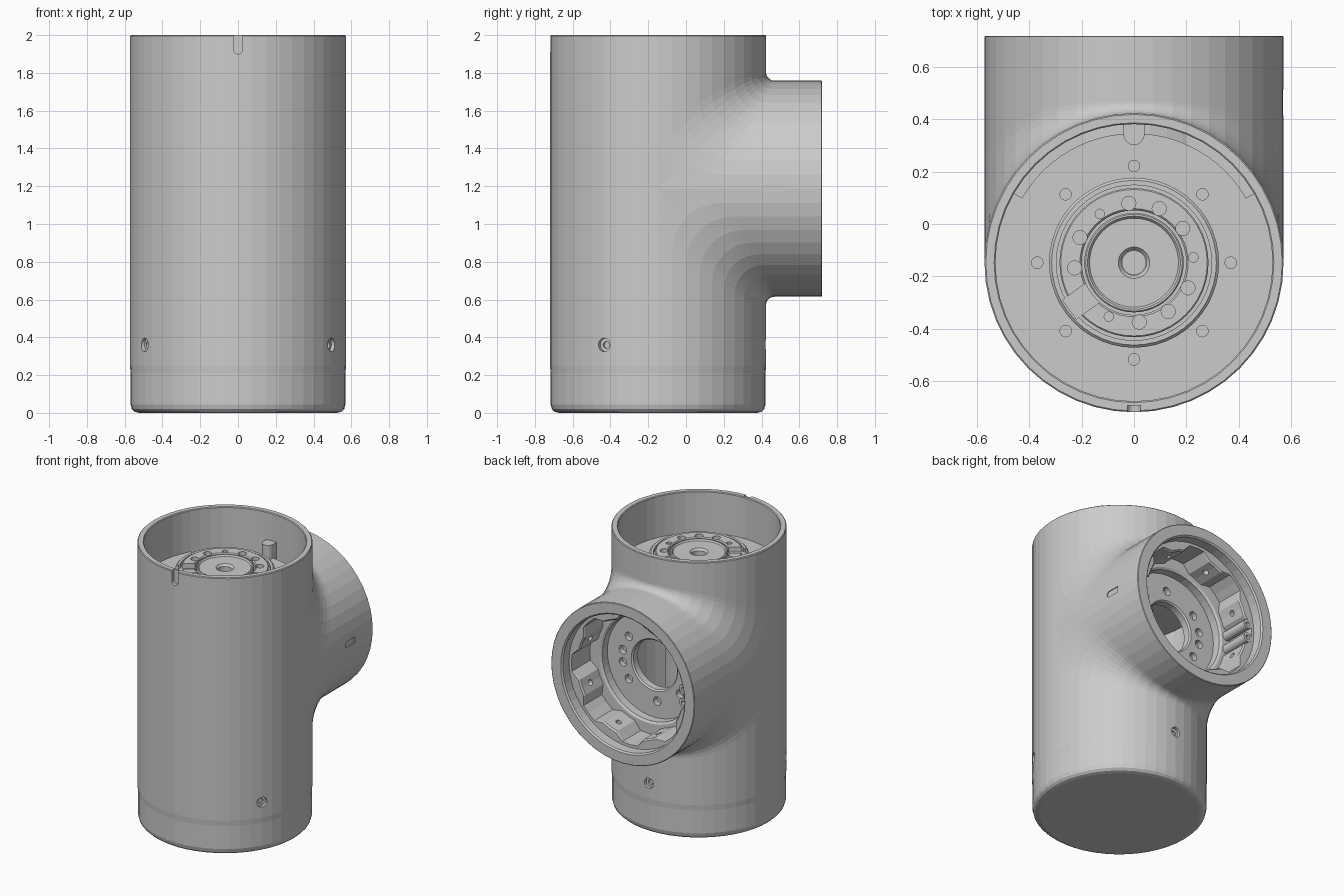
import bpy, bmesh
from math import sin, cos, pi, radians
from mathutils import Matrix, Vector

if "Cube" in bpy.data.objects:
    bpy.data.objects.remove(bpy.data.objects["Cube"])

R, Y0, ZC, N = 0.572, -0.148, 1.187, 48
UPRIGHT = Matrix.Translation((0, Y0, 0))                                       # local z -> world z
SIDEWAYS = Matrix.Translation((0, 0, ZC)) @ Matrix.Rotation(-pi / 2, 4, 'X')   # local z -> world y


def make(name, bm, matrix=Matrix()):
    bmesh.ops.remove_doubles(bm, verts=bm.verts, dist=1e-5)
    bmesh.ops.recalc_face_normals(bm, faces=bm.faces)
    mesh = bpy.data.meshes.new(name)
    bm.to_mesh(mesh)
    bm.free()
    mesh.transform(matrix)
    ob = bpy.data.objects.new(name, mesh)
    bpy.context.collection.objects.link(ob)
    return ob


def lathe(name, profile, matrix, n=N, arc=None, smooth=False):
    """Spin a closed (r, z) loop; entries may be functions of the angle step."""
    val = lambda v, i: v(i) if callable(v) else v
    bm = bmesh.new()
    a0, a1 = arc or (0, 2 * pi)
    rings = []
    for i in range(n + 1 if arc else n):
        a = a0 + (a1 - a0) * i / n
        rings.append([bm.verts.new((val(r, i) * cos(a), val(r, i) * sin(a), val(z, i)))
                      for r, z in profile])
    m = len(profile)
    for i in range(n):
        p, q = rings[i], rings[(i + 1) % len(rings)]
        for j in range(m):
            k = (j + 1) % m
            if profile[j][0] == 0 and profile[k][0] == 0:
                continue
            bm.faces.new((p[j], q[j], q[k], p[k]))
    if arc:
        bm.faces.new(rings[0])
        bm.faces.new(rings[-1])
    bmesh.ops.remove_doubles(bm, verts=bm.verts, dist=1e-5)
    bmesh.ops.dissolve_degenerate(bm, edges=bm.edges, dist=1e-5)
    ob = make(name, bm, matrix)
    if smooth:
        bpy.context.view_layer.objects.active = ob
        ob.select_set(True)
        bpy.ops.object.shade_smooth_by_angle(angle=radians(30))
        ob.select_set(False)
    return ob


def rod(bm, pos, direction, r, length, seg=16):
    rot = Vector((0, 0, 1)).rotation_difference(Vector(direction)).to_matrix().to_4x4()
    bmesh.ops.create_cone(bm, cap_ends=True, segments=seg, radius1=r, radius2=r, depth=length,
                          matrix=Matrix.Translation(pos) @ rot)


def box(bm, pos, size, turn=0):
    bmesh.ops.create_cube(bm, size=1, matrix=Matrix.Translation(pos) @ Matrix.Rotation(turn, 4, 'Z')
                          @ Matrix.Diagonal((*size, 1)))


def extent(mesh):
    return sum(max(c) - min(c) for c in zip(*(v.co for v in mesh.vertices))) if mesh.vertices else 0


def cut(target, bm=None, tool=None):
    """Subtract a cutter, trying another solver if one destroys the part."""
    tool = tool or make("cutter", bm)
    tool.hide_render = True
    before = extent(target.data)
    for solver in ('MANIFOLD', 'EXACT', 'FLOAT'):
        backup = target.data.copy()
        mod = target.modifiers.new("cut", 'BOOLEAN')
        mod.operation, mod.solver, mod.object = 'DIFFERENCE', solver, tool
        bpy.context.view_layer.objects.active = target
        try:
            bpy.ops.object.modifier_apply(modifier=mod.name)
        except RuntimeError:
            target.modifiers.clear()
            continue
        if abs(extent(target.data) - before) < .05 and len(target.data.polygons) != len(backup.polygons):
            break
        target.data = backup
    bpy.data.objects.remove(tool)


def polar(r, deg, z):
    return (r * cos(radians(deg)), Y0 + r * sin(radians(deg)), z)


# Main upright shell, opened towards the branch
shell = lathe("main_shell", [(R, .25), (R, 1.995), (R - .005, 2), (.535, 2), (.53, 1.995), (.53, .25)], UPRIGHT)
bm = bmesh.new()
rod(bm, (0, .553, ZC + .0007), (0, 1, 0), .487, 1.1, 44)
cut(shell, bm)

# Front slot at the top rim, a round-ended cutter
bm = bmesh.new()
pts = [(.025 * cos(a), 1.925 + .025 * sin(a)) for a in [pi + pi * k / 8 for k in range(9)]]
pts += [(.025, 2.05), (-.025, 2.05)]
face = bm.faces.new([bm.verts.new((x, -.75, z)) for x, z in pts])
ext = bmesh.ops.extrude_face_region(bm, geom=[face])
bmesh.ops.translate(bm, vec=(0, .055, 0), verts=[v for v in ext["geom"] if isinstance(v, bmesh.types.BMVert)])
cut(shell, bm)

# Three stepped screw holes around the foot
for deg in (-30, 90, 210):
    d = (cos(radians(deg)), sin(radians(deg)), 0)
    for r, depth in ((.036, .022), (.018, .035)):
        bm = bmesh.new()
        rod(bm, polar(R + .05 - depth / 2, deg, .36), d, r, .1 + depth, 18)
        cut(shell, bm)

# Rounded bottom cap
lathe("bottom_cap", [(0, 0), (.525, 0), (.548, .006), (.562, .02), (.569, .045), (.569, .21), (R, .25),
                     (.53, .25), (.53, .06), (0, .06)], UPRIGHT)


# Branch tube, its inner end following the main shell
def seam(i):
    return Y0 + R * abs(sin(2 * pi * i / N)) - .015


branch = lathe("branch_tube", [(R, seam), (R, .717), (R - .004, .72), (.495, .72), (.485, .71), (.485, seam)], SIDEWAYS)
bm = bmesh.new()
box(bm, (.58, .47, ZC), (.03, .09, .042))
cut(branch, bm)
bm = bmesh.new()
rod(bm, (.58, .427, ZC), (1, 0, 0), .021, .03)
cut(branch, bm)

# Blends between branch and main shell, widening towards the sides
for label, s in (("upper", 1), ("lower", -1)):
    bm = bmesh.new()
    cols = []
    for i in range(N // 2 + 1):
        a = 2 * pi * i / N
        x, h = R * cos(a), R * sin(a)
        rad = .045 + .22 * (x / R) ** 2
        cols.append([bm.verts.new((x, Y0 + h + rad * (1 - cos(t * pi / 16)),
                                   ZC + s * (h + rad * (1 - sin(t * pi / 16))))) for t in range(9)])
    for p, q in zip(cols, cols[1:]):
        for t in range(8):
            bm.faces.new((p[t], q[t], q[t + 1], p[t + 1]))
    blend = make(label + "_branch_blend", bm)
    if blend.data.polygons[len(blend.data.polygons) // 2].normal.y < 0:
        blend.data.flip_normals()

# Floor inside the top opening: bolt holes and a curved gap at the back
floor = lathe("upper_floor", [(.045, 1.6), (.531, 1.6), (.531, 1.7), (.045, 1.7)], UPRIGHT)
cut(floor, tool=lathe("gap", [(.495, 1.63), (.56, 1.63), (.56, 1.8), (.495, 1.8)], UPRIGHT, 24,
                      (radians(30), radians(150))))
bm = bmesh.new()
for k in range(8):
    rod(bm, polar(.37, 45 * k, 1.7), (0, 0, 1), .022, .1)
cut(floor, bm)

# Locating post behind the bearing ring
bm = bmesh.new()
box(bm, (0, .36, 1.715), (.08, .05, .17))
rod(bm, (0, .342, 1.715), (0, 0, 1), .04, .17)
make("locating_post", bm)

# Bearing ring and hub
ring = lathe("bearing_ring", [(.325, 1.69), (.325, 1.8), (.315, 1.81), (.297, 1.81), (.297, 1.785), (.285, 1.785),
                              (.285, 1.815), (.28, 1.82), (.207, 1.82), (.2, 1.813), (.2, 1.69)], UPRIGHT, smooth=True)
bm = bmesh.new()
for k in range(12):
    if k != 7:
        rod(bm, polar(.228, 5 + 30 * k, 1.8), (0, 0, 1), .018 if k % 4 == 0 else .027, .12)
cut(ring, bm)
bm = bmesh.new()
box(bm, polar(.25, 216, 1.82), (.11, .09, .07), radians(216))
cut(ring, bm)
lathe("hub", [(.19, 1.69), (.19, 1.815), (.185, 1.82), (.178, 1.82), (.17, 1.81), (.06, 1.81), (.048, 1.795),
              (.048, 1.58), (.19, 1.58)], UPRIGHT, smooth=True)

# Flange deep inside the branch, with bolt holes and a bore
flange = lathe("branch_flange", [(.175, .3), (.486, .3), (.486, .43), (.39, .43), (.375, .42), (.375, .36),
                                 (.185, .36), (.175, .35)], SIDEWAYS)
bm = bmesh.new()
for deg in (10, 37, 85, 143, 170, 190, 217, 265, 323, 350):
    a = radians(deg)
    rod(bm, (.255 * cos(a), .37, ZC + .255 * sin(a)), (0, 1, 0), .03, .1)
cut(flange, bm)

# Scalloped ring of eight pads with radial screw holes
wave = lambda low: lambda i: .465 if i % 6 in (0, 1, 5) else low
pads = lathe("pad_ring", [(.486, .42), (.486, .64), (wave(.425), .64), (wave(.415), .63), (wave(.415), .42)], SIDEWAYS)
bm = bmesh.new()
for k in range(8):
    a = pi / 8 + pi * k / 4
    rod(bm, (.42 * cos(a), .54, ZC + .42 * sin(a)), (cos(a), 0, sin(a)), .02, .06)
cut(pads, bm)

# Pair of small bosses on the left side of the branch
for label, z in (("upper", .05), ("lower", -.05)):
    lathe(label + "_boss", [(.015, .43), (.034, .43), (.034, .645), (.015, .645)],
          Matrix.Translation((-.43, 0, z)) @ SIDEWAYS, 16, smooth=True)

# Inner tube seen through the bore
lathe("inner_tube", [(.2, .06), (.22, .06), (.22, 1.6), (.2, 1.6)], UPRIGHT, 32)
